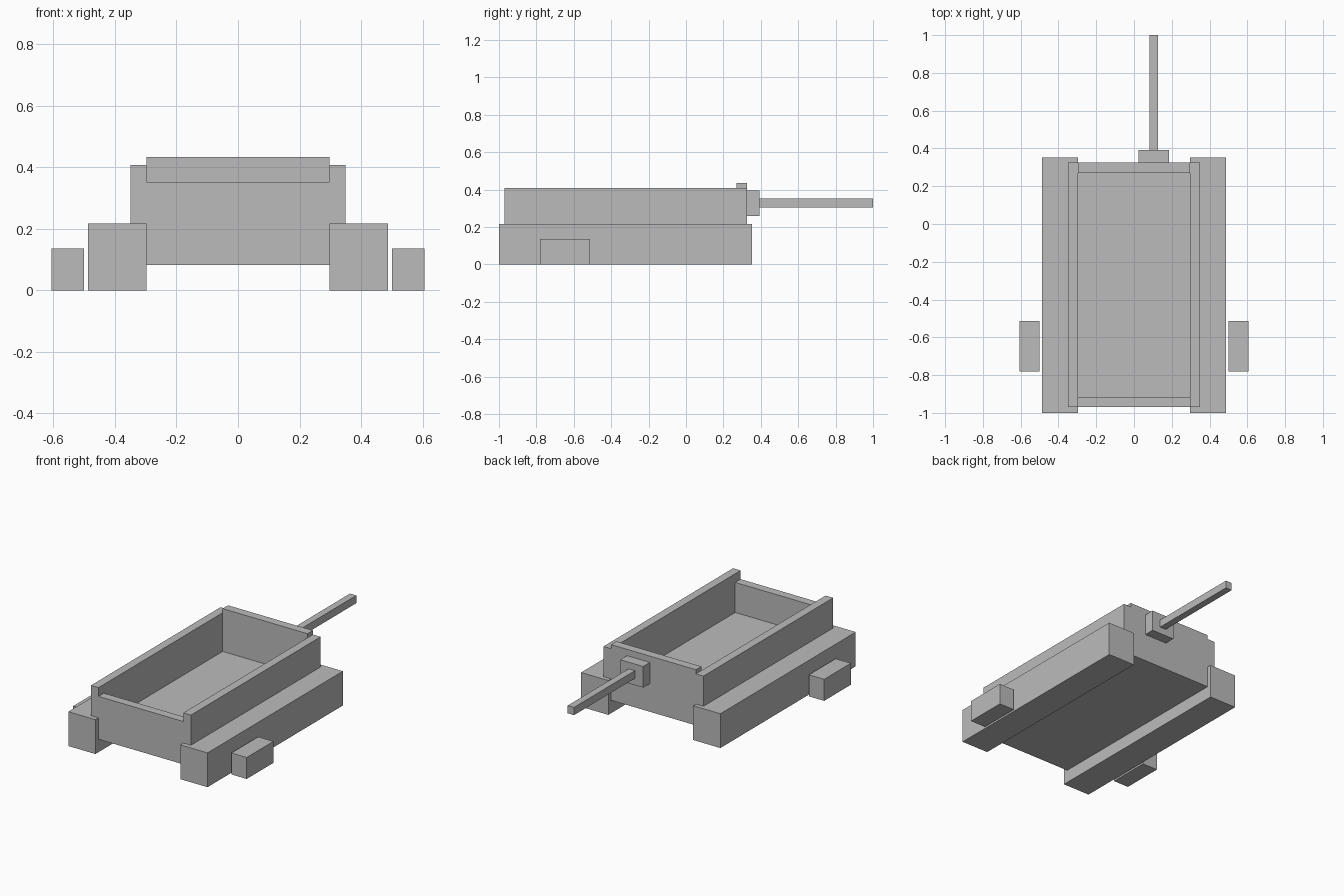
import bpy

cube = bpy.data.objects.get("Cube")
if cube:
    bpy.data.objects.remove(cube, do_unlink=True)

# Single flat grey
grey = bpy.data.materials.new("plain grey")
grey.use_nodes = True
colour = (0.5, 0.5, 0.5, 1)
grey.diffuse_color = colour
grey.node_tree.nodes["Principled BSDF"].inputs["Base Color"].default_value = colour


def box(name, x, y, z):
    """Box from its (min, max) extent on each axis."""
    spans = (x, y, z)
    bpy.ops.mesh.primitive_cube_add(size=1, location=[(a + b) / 2 for a, b in spans])
    obj = bpy.context.object
    obj.name = name
    obj.scale = [b - a for a, b in spans]
    bpy.ops.object.transform_apply(location=False, rotation=False, scale=True)
    obj.data.materials.append(grey)
    return obj


def pair(name, x, y, z):
    """The same box on both sides of the hull."""
    box("left_" + name, x, y, z)
    box("right_" + name, (-x[1], -x[0]), y, z)


INNER, OUTER = 0.297, 0.35     # hull half widths
FRONT, BACK = -0.97, 0.325     # hull ends
WALL = 0.054                   # wall thickness
BASE, FLOOR, TRACK = 0.082, 0.163, 0.217

# Open hull
width = (-INNER, INNER)
box("hull_floor", width, (FRONT + WALL, BACK - WALL), (BASE, FLOOR))
box("front_wall", width, (FRONT, FRONT + WALL), (BASE, 0.353))
box("back_wall", width, (BACK - WALL, BACK), (BASE, 0.434))
pair("side_wall", (INNER, OUTER), (FRONT, BACK), (TRACK, 0.408))

# Running gear
pair("track", (INNER, 0.487), (-1, 0.352), (0, TRACK))
pair("side_block", (0.5, 0.607), (-0.78, -0.513), (0, 0.136))

# Offset barrel and its mount
box("barrel_mount", (0.025, 0.185), (BACK, 0.392), (0.26, 0.394))
box("barrel", (0.083, 0.127), (0.392, 1), (0.303, 0.352))
